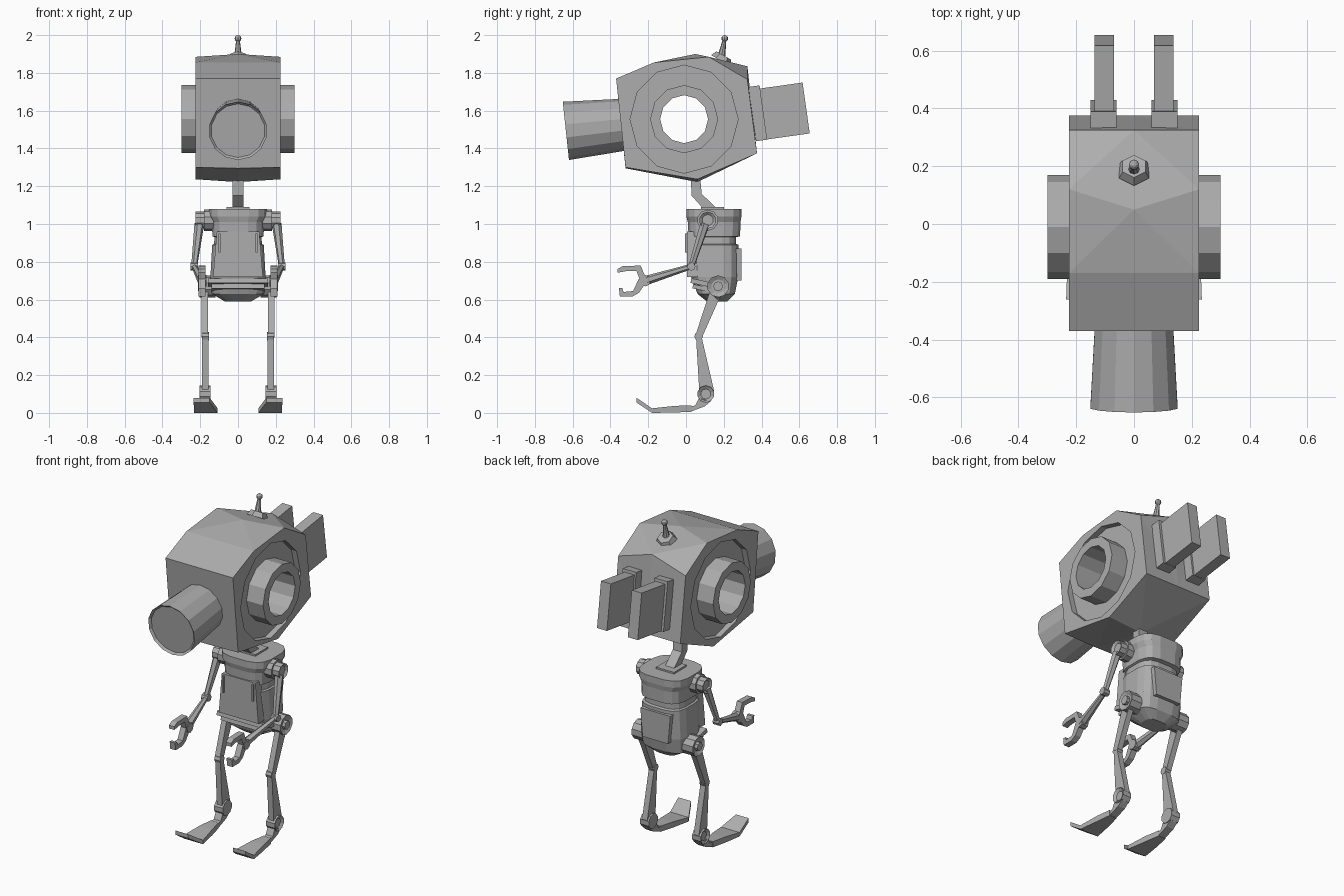
import bpy, bmesh, math
from mathutils import Vector, Matrix

if "Cube" in bpy.data.objects:
    bpy.data.objects.remove(bpy.data.objects["Cube"])

grey = bpy.data.materials.new("plain grey")
grey.diffuse_color = (0.42, 0.42, 0.42, 1)
grey.use_nodes = True
grey.node_tree.nodes["Principled BSDF"].inputs["Base Color"].default_value = grey.diffuse_color


def finish(name, bm, mirror=False):
    bmesh.ops.recalc_face_normals(bm, faces=bm.faces)
    me = bpy.data.meshes.new(name)
    bm.to_mesh(me)
    bm.free()
    me.materials.append(grey)
    ob = bpy.data.objects.new(name, me)
    bpy.context.collection.objects.link(ob)
    if mirror:
        ob.modifiers.new("Mirror", 'MIRROR')
    return ob


def rod(name, p0, p1, r0, r1=None, n=6, mirror=False, rim=0):
    """Frustum between two points; rim insets the far end as a dish."""
    p0, p1 = Vector(p0), Vector(p1)
    d = p1 - p0
    m = Matrix.Translation((p0 + p1) / 2) @ d.to_track_quat('Z', 'Y').to_matrix().to_4x4()
    bm = bmesh.new()
    bmesh.ops.create_cone(bm, cap_ends=True, segments=n, radius1=r0,
                          radius2=r0 if r1 is None else r1, depth=d.length, matrix=m)
    if rim:
        bm.normal_update()
        end = max(bm.faces, key=lambda f: f.calc_center_median().dot(d))
        bmesh.ops.inset_region(bm, faces=[end], thickness=rim)
        for v in end.verts:
            v.co -= d.normalized() * 0.012
    return finish(name, bm, mirror)


def prism(name, profile, x0, x1, mirror=False):
    """Side (y, z) profile extruded along x."""
    bm = bmesh.new()
    a = [bm.verts.new((x0, y, z)) for y, z in profile]
    b = [bm.verts.new((x1, y, z)) for y, z in profile]
    bm.faces.new(a)
    bm.faces.new(b)
    for i in range(len(a)):
        j = (i + 1) % len(a)
        bm.faces.new((a[i], a[j], b[j], b[i]))
    return finish(name, bm, mirror)


def box(name, c, size, tilt=0, mirror=False):
    bm = bmesh.new()
    m = Matrix.Translation(c) @ Matrix.Rotation(math.radians(tilt), 4, 'X') @ Matrix.Diagonal((*size, 1))
    bmesh.ops.create_cube(bm, size=1, matrix=m)
    return finish(name, bm, mirror)


def loft(name, rings, mirror=False):
    bm = bmesh.new()
    rows = [[bm.verts.new(p) for p in r] for r in rings]
    n = len(rows[0])
    for a, b in zip(rows, rows[1:]):
        for i in range(n):
            j = (i + 1) % n
            bm.faces.new((a[i], a[j], b[j], b[i]))
    bm.faces.new(rows[0])
    bm.faces.new(rows[-1])
    return finish(name, bm, mirror)


# Head: side outline with a peaked centre line
side = [(-.37, 1.77), (-.17, 1.855), (.12, 1.885), (.325, 1.765), (.376, 1.374), (.06, 1.237), (-.32, 1.30)]
ridge = [(-.37, 1.77), (-.17, 1.855), (.05, 1.90), (.325, 1.835), (.376, 1.374), (.06, 1.222), (-.32, 1.295)]
bm = bmesh.new()
L, C, R = ([bm.verts.new((x, y, z)) for y, z in pts]
           for x, pts in ((-.225, side), (0, ridge), (.225, side)))
bm.faces.new(L)
bm.faces.new(R)
for i in range(7):
    j = (i + 1) % 7
    for e in (L, R):
        bm.faces.new((e[i], e[j], C[j]))
        bm.faces.new((e[i], C[j], C[i]))
head = finish("head", bm)

# Round recess on each side and a bore right through
EY, EZ = -.01, 1.555
cutters = [rod("cutter", (s * .19, EY, EZ), (s * .4, EY, EZ), .286, n=12) for s in (-1, 1)]
cutters.append(rod("cutter", (-.5, EY, EZ), (.5, EY, EZ), .15, n=12))
bpy.context.view_layer.objects.active = head
for c in cutters:
    mod = head.modifiers.new("Cut", 'BOOLEAN')
    mod.operation, mod.solver, mod.object = 'DIFFERENCE', 'EXACT', c
    bpy.ops.object.modifier_apply(modifier=mod.name)
    bpy.data.objects.remove(c)

# Hollow ear tube through the head
bm = bmesh.new()
loops = []
for x, r in ((-.3, .127), (-.3, .18), (.3, .18), (.3, .127)):
    loops.append([bm.verts.new((x, EY + r * math.cos(k * math.tau / 12), EZ + r * math.sin(k * math.tau / 12)))
                  for k in range(12)])
for q in range(4):
    a, b = loops[q], loops[(q + 1) % 4]
    for i in range(12):
        j = (i + 1) % 12
        bm.faces.new((a[i], a[j], b[j], b[i]))
finish("ear_tube", bm)

# Front lens, rear fins, aerial
rod("lens", (0, -.30, 1.529), (0, -.636, 1.493), .136, .155, n=14, rim=.012)
box("fin_base", (.105, .38, 1.586), (.09, .06, .29), 8, True)
box("fin", (.103, .50, 1.595), (.066, .275, .272), 8, True)
rod("aerial_base", (0, .185, 1.865), (0, .20, 1.892), .06, .045)
rod("aerial", (0, .185, 1.875), (0, .205, 1.98), .022, .009, n=8)
bm = bmesh.new()
bmesh.ops.create_uvsphere(bm, u_segments=8, v_segments=6, radius=.018,
                          matrix=Matrix.Translation((0, .205, 1.982)))
finish("aerial_ball", bm)

# Neck
prism("neck", [(.025, 1.25), (.075, 1.25), (.083, 1.16), (.165, 1.08), (.11, 1.06), (.03, 1.15)], -.03, .03)
box("neck_plate", (0, .14, 1.082), (.12, .12, .016))


# Torso: rounded sections stacked in z
def section(z, hx, y0, y1, n=16):
    pts = []
    for k in range(n):
        t = (k + .5) * math.tau / n
        c, s = math.cos(t), math.sin(t)
        pts.append((hx * math.copysign(abs(c) ** .6, c),
                    (y0 + y1) / 2 + (y1 - y0) / 2 * math.copysign(abs(s) ** .6, s), z))
    return pts


loft("torso", [section(*s) for s in (
    (.59, .07, .11, .22), (.63, .14, .06, .26), (.72, .148, .025, .278), (.89, .138, .015, .28),
    (.895, .128, .03, .265), (.93, .126, .03, .265), (.935, .137, .012, .288),
    (1.01, .14, .008, .29), (1.04, .155, 0, .295), (1.08, .155, 0, .295))])
loft("chest_panel", [[(x, y, z) for x, y in ((-w, .005), (w, .005), (w, .06), (-w, .06))]
                     for z, w in ((.72, .132), (.96, .112))])
box("chest_slot", (.098, .002, .90), (.01, .012, .10), 0, True)
box("belt", (0, .075, .69), (.32, .10, .025), -12)
box("belt_lower", (0, .085, .66), (.28, .10, .022), -12)
loft("back_panel", [[(x, y, z) for x, y in ((-w, .2), (w, .2), (w, .293), (-w, .293))]
                    for z, w in ((.70, .085), (.87, .10))])

# Arms
S, E, W = (.205, .10, 1.0), (.232, .028, .775), (.19, -.215, .70)
rod("shoulder", (.12, .115, 1.02), (.225, .115, 1.02), .045, n=10, mirror=True, rim=.015)
rod("shoulder_collar", (.13, .115, 1.02), (.18, .115, 1.02), .056, n=10, mirror=True)
rod("upper_arm", S, E, .026, .016, mirror=True)
rod("elbow", (.212, .028, .775), (.252, .028, .775), .022, n=8, mirror=True)
rod("forearm", E, W, .014, .025, mirror=True)
rod("wrist", (.168, -.215, .70), (.212, -.215, .70), .03, n=8, mirror=True)
prism("upper_claw", [(-.215, .72), (-.24, .78), (-.335, .777), (-.362, .762), (-.362, .742),
                     (-.32, .75), (-.262, .752), (-.24, .69)], .172, .208, True)
prism("lower_claw", [(-.215, .685), (-.25, .635), (-.285, .615), (-.35, .615), (-.355, .66),
                     (-.337, .66), (-.33, .64), (-.28, .645), (-.25, .71)], .172, .208, True)

# Legs
rod("hip", (.12, .17, .67), (.205, .17, .67), .058, n=10, mirror=True, rim=.022)
rod("hip_pin", (.19, .17, .67), (.212, .17, .67), .026, n=8, mirror=True)
prism("thigh", [(.125, .64), (.165, .60), (.185, .62), (.165, .58), (.085, .40), (.05, .41)], .158, .192, True)
rod("knee", (.153, .067, .405), (.19, .067, .405), .023, n=8, mirror=True)
prism("shin", [(.053, .405), (.082, .405), (.148, .12), (.13, .06), (.08, .07), (.07, .12)], .155, .19, True)
rod("ankle", (.145, .105, .10), (.203, .105, .10), .045, n=10, mirror=True, rim=.018)
prism("heel", [(.07, .08), (.13, .06), (.10, .035), (.02, .005), (.015, .03), (.05, .04)], .15, .197, True)

# Foot: widens forward, then the toe bends up
loft("foot", [[(x0, y, z0), (x1, y, z0), (x1, y, z1), (x0, y, z1)] for y, x0, x1, z0, z1 in (
    (.03, .15, .20, .006, .04), (-.06, .13, .215, .002, .037),
    (-.18, .108, .232, 0, .024), (-.262, .15, .235, .055, .08))], True)
